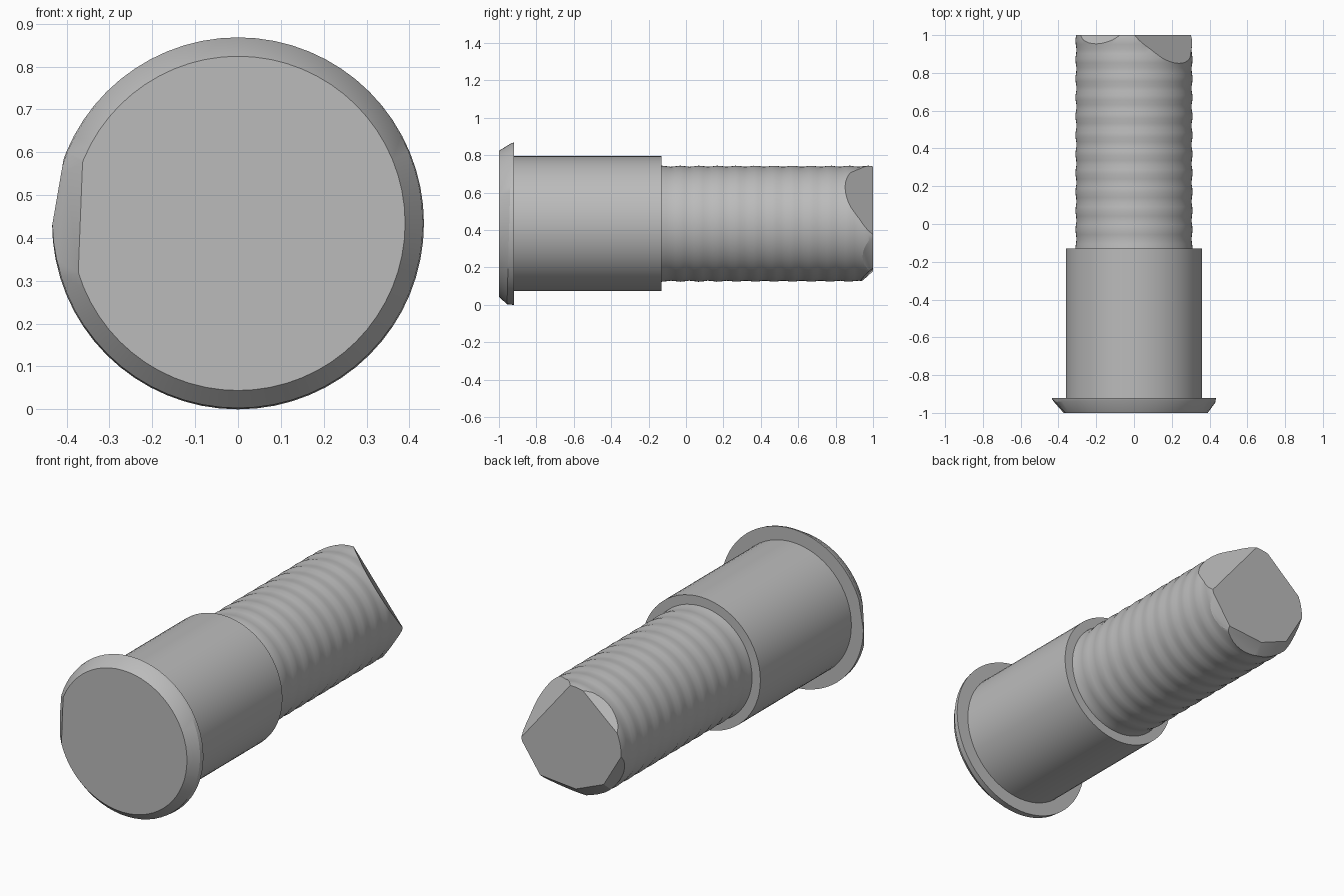
import bpy, bmesh, math
from mathutils import Vector

if "Cube" in bpy.data.objects:
    bpy.data.objects.remove(bpy.data.objects["Cube"])

CZ = 0.434   # height of the long axis
SEG = 64

steel = bpy.data.materials.new("steel grey")
steel.diffuse_color = (0.5, 0.5, 0.5, 1)
steel.use_nodes = True
steel.node_tree.nodes["Principled BSDF"].inputs["Base Color"].default_value = steel.diffuse_color


def revolve(profile, shift=None):
    """Spin (radius, y) points about the long axis; radius 0 closes the end."""
    bm = bmesh.new()
    rings = []
    for i, (r, y) in enumerate(profile):
        if r == 0:
            rings.append([bm.verts.new((0, y, CZ))])
            continue
        ring = []
        for k in range(SEG):
            a = math.tau * k / SEG
            dy = shift(a) if shift and i == shift_ring else 0
            ring.append(bm.verts.new((r * math.cos(a), y + dy, CZ + r * math.sin(a))))
        rings.append(ring)
    for p, q in zip(rings, rings[1:]):
        for k in range(SEG):
            n = (k + 1) % SEG
            quad = [p[k % len(p)], p[n % len(p)], q[n % len(q)], q[k % len(q)]]
            bm.faces.new(list(dict.fromkeys(quad)))
    # flat ends become single faces
    for ring in rings:
        if len(ring) == 1:
            bmesh.ops.dissolve_verts(bm, verts=ring)
    bmesh.ops.recalc_face_normals(bm, faces=bm.faces)
    return bm


def slice_off(bm, a, b, c):
    """Cut flat through three points, dropping the side away from the axis."""
    a, b, c = Vector(a), Vector(b), Vector(c)
    n = (b - a).cross(c - a).normalized()
    if n.dot(Vector((0, 0, CZ)) - a) > 0:
        n = -n
    res = bmesh.ops.bisect_plane(bm, geom=bm.verts[:] + bm.edges[:] + bm.faces[:],
                                 plane_co=a, plane_no=n, clear_outer=True)
    edges = [e for e in res["geom_cut"]
             if isinstance(e, bmesh.types.BMEdge) and e.is_boundary]
    if edges:
        bmesh.ops.edgeloop_fill(bm, edges=edges)


def finish(bm, name):
    bmesh.ops.recalc_face_normals(bm, faces=bm.faces)
    # keep the open shells facing outward
    f = max(bm.faces, key=lambda g: g.calc_area())
    out = f.calc_center_median() - Vector((0, 0, CZ))
    if f.normal.dot(out) < 0:
        bmesh.ops.reverse_faces(bm, faces=bm.faces)
    me = bpy.data.meshes.new(name)
    bm.to_mesh(me)
    bm.free()
    me.materials.append(steel)
    ob = bpy.data.objects.new(name, me)
    bpy.context.collection.objects.link(ob)
    bpy.ops.object.select_all(action='DESELECT')
    ob.select_set(True)
    bpy.context.view_layer.objects.active = ob
    bpy.ops.object.shade_smooth_by_angle(angle=math.radians(25))


# Flange with a bevelled rim and a worn flat on the left
shift_ring = 2
flange = revolve([(0, -1), (0.39, -1), (0.431, -0.945), (0.434, -0.92), (0.36, -0.92)],
                 lambda a: 0.012 * math.sin(a))
slice_off(flange, (-0.406, -1, 0.59), (-0.437, -1, 0.41), (-0.406, -0.9, 0.59))
slice_off(flange, (-0.363, -1, 0.57), (-0.372, -1, 0.34), (-0.424, -0.935, 0.49))
finish(flange, "flange")

# Sleeve with its rear shoulder
finish(revolve([(0.361, -0.92), (0.361, -0.13), (0.307, -0.13)]), "sleeve")

# Faintly rippled shank
N = 46
shank = [(0.3075 + 0.003 * math.cos(math.tau * i / N * 11.3), -0.13 + 1.13 * i / N)
         for i in range(N + 1)]
shank = revolve(shank + [(0, 1)])

# Worn facets round the shank tip: two chord points (x, z) on the end, one point on the side
tip_cuts = [
    ((0.306, 0.37), (0.0, 0.744), (0.285, 0.87, 0.55)),
    ((-0.07, 0.735), (-0.285, 0.55), (-0.20, 0.955, 0.668)),
    ((0.306, 0.37), (0.18, 0.19), (0.265, 0.95, 0.28)),
    ((0.20, 0.20), (-0.03, 0.18), (0.08, 0.94, 0.138)),
    ((-0.03, 0.18), (-0.20, 0.25), (-0.13, 0.94, 0.156)),
    ((-0.20, 0.25), (-0.30, 0.42), (-0.27, 0.95, 0.29)),
]
for (x1, z1), (x2, z2), side in tip_cuts:
    slice_off(shank, (x1, 1, z1), (x2, 1, z2), side)
finish(shank, "shank")
